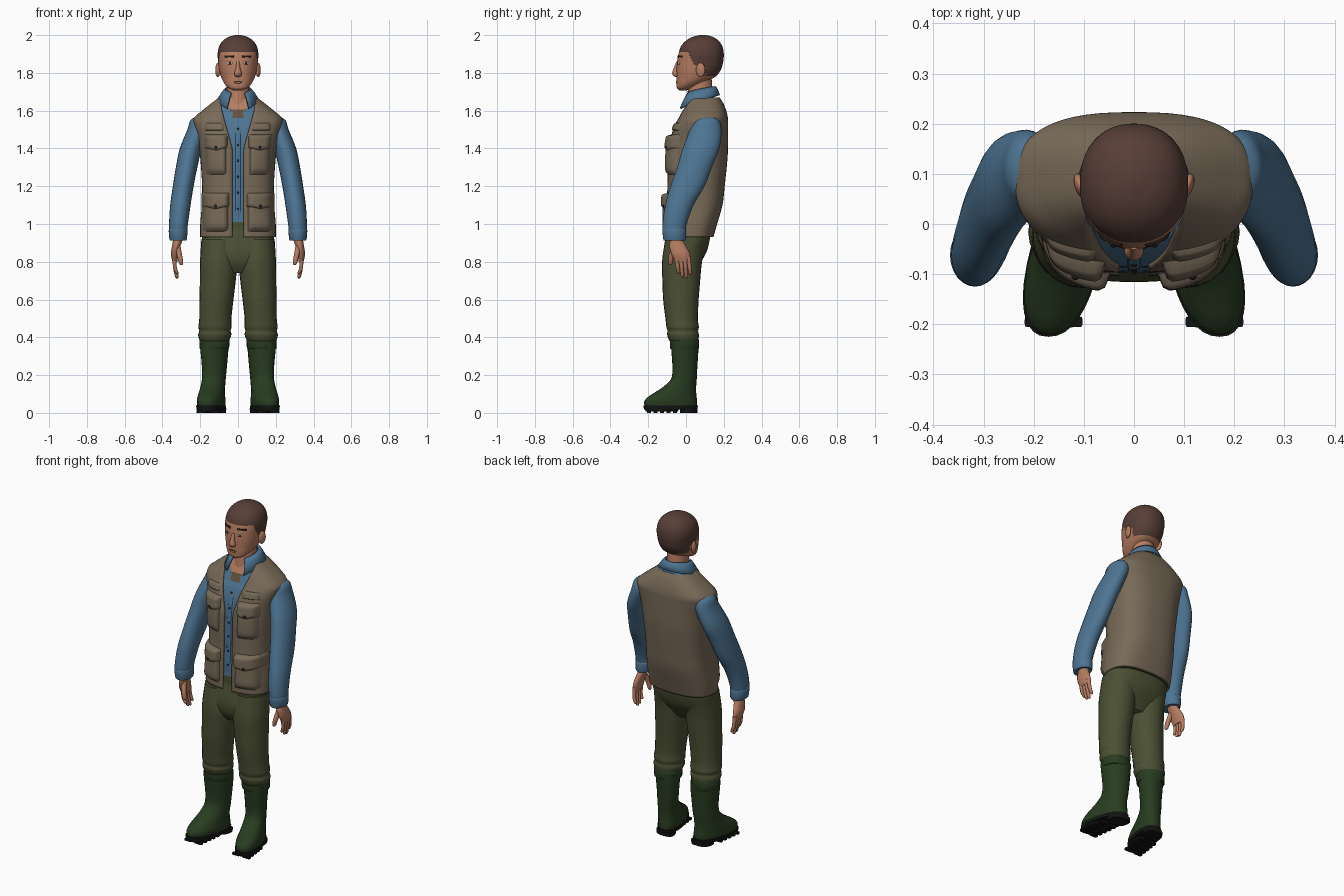
import bpy, bmesh, math
from mathutils import Matrix, Vector

if "Cube" in bpy.data.objects:
    bpy.data.objects.remove(bpy.data.objects["Cube"])


def material(name, *rgb):
    m = bpy.data.materials.new(name)
    m.use_nodes = True
    m.diffuse_color = (*rgb, 1)
    b = m.node_tree.nodes["Principled BSDF"]
    b.inputs["Base Color"].default_value = (*rgb, 1)
    b.inputs["Roughness"].default_value = 0.9
    return m


VEST = material("khaki vest", .19, .145, .098)
SHIRT = material("blue shirt", .075, .175, .29)
PANTS = material("olive trousers", .07, .08, .034)
BOOT = material("green rubber", .021, .045, .015)
SOLE = material("black sole", .006, .007, .006)
SKIN = material("skin", .47, .205, .12)
HAIR = material("brown hair", .095, .048, .037)
DARK = material("dark detail", .02, .013, .011)
UNDER = material("brown undershirt", .13, .085, .045)
WHITE = material("eye white", .6, .52, .46)


def finish(name, bm, mats, rule=None, sharp=0.9):
    if rule:
        for f in bm.faces:
            f.material_index = rule(f.calc_center_median())
    me = bpy.data.meshes.new(name)
    bm.to_mesh(me)
    bm.free()
    for m in mats:
        me.materials.append(m)
    me.shade_smooth()
    me.set_sharp_from_angle(angle=sharp)
    ob = bpy.data.objects.new(name, me)
    bpy.context.collection.objects.link(ob)
    return ob


def smooth_rows(rings, k):
    """Catmull-Rom rows through rings of (z, cx, cy, rx, ry), listed upwards."""
    p = [Vector(r) for r in rings]
    p = [p[0]] + p + [p[-1]]
    rows = []
    for i in range(1, len(p) - 2):
        a, b, c, d = p[i - 1:i + 3]
        for j in range(k):
            t = j / k
            rows.append((2*b + (c - a)*t + (2*a - 5*b + 4*c - d)*t*t
                         + (3*b - a - 3*c + d)*t**3) / 2)
    return rows + [p[-1]]


def oval(row, a, n, shear=0):
    z, cx, cy, rx, ry = row
    s, c = math.sin(a), math.cos(a)
    dy = -math.copysign(abs(c)**(2/n), c) * ry
    return Vector((cx + math.copysign(abs(s)**(2/n), s)*rx + shear*dy, cy + dy, z))


def loft(name, rings, mats, side=1, n=2.0, seg=24, k=4, shear=0, gap=None, rule=None):
    """Stack of ovals; gap(z) leaves it open at the front by that half width."""
    bm = bmesh.new()
    grid = []
    for r in smooth_rows(rings, k):
        r[1] *= side
        if gap:
            a0 = math.asin(min(.98, (gap(r[0]) / r[3])**(n/2)))
            angles = [a0 + (2*math.pi - 2*a0)*j/seg for j in range(seg + 1)]
        else:
            angles = [2*math.pi*j/seg for j in range(seg)]
        grid.append([bm.verts.new(oval(r, a, n, shear*side)) for a in angles])
    w = len(grid[0])
    for lo, hi in zip(grid, grid[1:]):
        for j in range(w - 1 if gap else w):
            q = (j + 1) % w
            bm.faces.new((lo[j], lo[q], hi[q], hi[j]))
    if not gap:
        bm.faces.new(grid[0][::-1])
        bm.faces.new(grid[-1])
    return finish(name, bm, mats, rule)


def front_y(rows, n, x, z):
    """Depth of the front of a loft at x, z."""
    for a, b in zip(rows, rows[1:]):
        if a[0] <= z <= b[0]:
            r = a.lerp(b, (z - a[0]) / max(b[0] - a[0], 1e-6))
            u = min(.99, abs(x - r[1]) / r[3])
            return r[2] - r[4]*(1 - u**n)**(1/n)
    return 0


def patch(name, rows, n, x0, x1, z0, z1, depth, mat, point=0):
    """Puffed panel lying on the front of a loft; point lowers its middle."""
    bm = bmesh.new()
    N = 12
    g = []
    for i in range(N + 1):
        u = 2*i/N - 1
        col = []
        for j in range(N + 1):
            v = 2*j/N - 1
            x, z = x0 + (x1 - x0)*i/N, z0 + (z1 - z0)*j/N
            y = front_y(rows, n, x, z) + .002 - (depth + .002)*(1 - u**8)*(1 - v**8)
            col.append(bm.verts.new((x, y, z - point*(1 - abs(u))*(1 - j/N))))
        g.append(col)
    for i in range(N):
        for j in range(N):
            bm.faces.new((g[i][j], g[i+1][j], g[i+1][j+1], g[i][j+1]))
    return finish(name, bm, [mat])


def ball(name, loc, size, mat, tilt=0):
    bm = bmesh.new()
    m = Matrix.Translation(loc) @ Matrix.Rotation(tilt, 4, 'Z') @ Matrix.Diagonal((*size, 1))
    bmesh.ops.create_uvsphere(bm, u_segments=16, v_segments=10, radius=1, matrix=m)
    return finish(name, bm, [mat])


# Torso: open vest over a shirt
TORSO = [(.93, 0, .02, .2, .125), (1, 0, .03, .2, .135), (1.1, 0, .045, .192, .148),
         (1.2, 0, .053, .19, .152), (1.35, 0, .062, .2, .158), (1.45, 0, .07, .213, .153),
         (1.52, 0, .08, .232, .143), (1.56, 0, .09, .234, .132), (1.6, 0, .095, .19, .118),
         (1.64, 0, .097, .14, .1), (1.67, 0, .095, .1, .083)]
TN = 2.6
torso_rows = smooth_rows(TORSO, 5)
inner = [(z, x, y, rx*.93, ry*.93) for z, x, y, rx, ry in TORSO]
inner_rows = smooth_rows(inner, 5)


def vest_gap(z):
    return .03 + .06 * min(1, max(0, (z - 1.4) / .22))


def shirt_rule(c):
    if c.z < 1.01:
        return 1
    if c.y < .08 and abs(c.x) < (c.z - 1.53)*.55:
        return 3 if c.z > 1.605 else 2
    return 0


vest = loft("vest", TORSO, [VEST], n=TN, seg=56, k=5, gap=vest_gap)
shell = vest.modifiers.new("thickness", 'SOLIDIFY')
shell.thickness = .012
loft("shirt", inner, [SHIRT, PANTS, UNDER, SKIN], n=TN, seg=80, k=8, rule=shirt_rule)
patch("shirt_placket", inner_rows, TN, -.014, .014, 1.02, 1.53, .004, SHIRT)
for i in range(6):
    z = 1.08 + i*.085
    ball("shirt_button", (0, front_y(inner_rows, TN, 0, z) - .005, z), (.006, .003, .006), DARK)

# Collar folded over the vest
bm = bmesh.new()
S = 32
a0 = math.radians(33)
cols = []
for i in range(S + 1):
    a = a0 + (2*math.pi - 2*a0)*i/S
    s, c = math.sin(a), math.cos(a)
    t = (1 - c)/2
    low = (.112*s, .08 - c*(.135 if c > 0 else .1), 1.575 + .108*t**.4)
    mid = (.086*s, .078 - c*(.1 if c > 0 else .09), 1.655 + .06*t**.5)
    top = (.07*s, .076 - .08*c, 1.685 + .045*t**.5)
    cols.append([bm.verts.new(p) for p in (low, mid, top)])
for l, r in zip(cols, cols[1:]):
    for j in (0, 1):
        bm.faces.new((l[j], r[j], r[j+1], l[j+1]))
collar = finish("shirt_collar", bm, [SHIRT])
collar.modifiers.new("thickness", 'SOLIDIFY').thickness = .012

# Vest pockets with pointed flaps
for s in (1, -1):
    for name, xa, xb, za, zb, d in (("chest_pocket", .062, .172, 1.26, 1.46, .022),
                                    ("hip_pocket", .052, .186, .96, 1.15, .026)):
        x0, x1 = sorted((s*xa, s*xb))
        patch(name, torso_rows, TN, x0, x1, za, zb, d, VEST)
        patch(name + "_flap", torso_rows, TN, x0 - .006, x1 + .006, zb - .06, zb + .015,
              d + .01, VEST, .018)
        xm, zm = (x0 + x1)/2, zb - .055
        ball(name + "_button", (xm, front_y(torso_rows, TN, xm, zm) - d - .008, zm),
             (.008, .006, .008), DARK)
    x0, x1 = sorted((s*.075, s*.175))
    patch("slot_pocket", torso_rows, TN, x0, x1, 1.495, 1.535, .012, VEST)

# Neck and head
loft("neck", [(1.56, 0, .075, .08, .07), (1.62, 0, .072, .066, .072),
              (1.7, 0, .075, .06, .066), (1.78, 0, .075, .06, .06)], [SKIN])
HEAD = [(1.708, 0, -.015, .025, .02), (1.72, 0, -.006, .05, .042), (1.745, 0, .02, .073, .07),
        (1.78, 0, .053, .09, .103), (1.82, 0, .068, .1, .118), (1.86, 0, .075, .105, .122),
        (1.9, 0, .08, .108, .12), (1.94, 0, .083, .1, .11), (1.97, 0, .086, .08, .087),
        (1.99, 0, .088, .05, .055), (2, 0, .088, .015, .017)]
HN = 2.2
head_rows = smooth_rows(HEAD, 8)


def hair_rule(c):
    if c.y < .01:
        line = 1.91
    elif c.y < .045:
        line = 1.91 - 2*(c.y - .01)
    else:
        line = 1.84 if c.y < .1 else 1.785
    return 1 if c.z > line else 0


loft("head", HEAD, [SKIN, HAIR], n=HN, seg=72, k=8, rule=hair_rule)
loft("nose", [(1.778, 0, -.045, .008, .008), (1.785, 0, -.051, .018, .016),
              (1.8, 0, -.053, .019, .02), (1.825, 0, -.05, .012, .015),
              (1.86, 0, -.042, .009, .009)], [SKIN], seg=16)
patch("mouth", head_rows, HN, -.027, .027, 1.754, 1.758, .003, DARK)
ball("lower_lip", (0, -.047, 1.749), (.019, .007, .006), SKIN)
for s in (1, -1):
    y = front_y(head_rows, HN, .043, 1.852)
    ball("eye", (s*.043, y + .001, 1.852), (.016, .005, .008), WHITE, s*.35)
    ball("iris", (s*.042, y - .003, 1.852), (.007, .004, .007), DARK, s*.35)
    x0, x1 = sorted((s*.02, s*.074))
    patch("eyebrow", head_rows, HN, x0, x1, 1.88, 1.893, .006, DARK, -.004)
    ball("ear", (s*.107, .077, 1.815), (.012, .025, .038), SKIN, -s*.3)

# Trousers seat
loft("trouser_seat", [(.74, 0, -.02, .1, .06), (.79, 0, -.018, .165, .09),
                      (.85, 0, -.004, .19, .112), (.92, 0, .01, .192, .116),
                      (.97, 0, .015, .18, .112)], [PANTS], n=2.4, seg=40)

for s, side in ((1, "left"), (-1, "right")):
    # Sleeve and cuff
    loft(side + "_sleeve", [
        (.92, .317, -.06, .04, .054), (.95, .317, -.062, .046, .059), (1, .315, -.06, .05, .064),
        (1.1, .305, -.035, .054, .075), (1.2, .29, .008, .055, .09), (1.3, .272, .045, .057, .092),
        (1.4, .25, .08, .058, .097), (1.5, .214, .105, .054, .083), (1.55, .21, .11, .042, .062),
        (1.568, .205, .11, .015, .03)], [SHIRT], s)
    loft(side + "_cuff", [(.912, .317, -.06, .041, .056), (.918, .317, -.06, .046, .06),
                          (.965, .317, -.062, .05, .063), (.975, .317, -.062, .046, .059)],
         [SHIRT], s, k=2)
    # Hand
    loft(side + "_palm", [(.8, .334, -.018, .013, .04), (.84, .335, -.028, .02, .049),
                          (.88, .328, -.043, .022, .045), (.91, .32, -.05, .025, .035),
                          (.94, .318, -.055, .026, .032)], [SKIN], s)
    for k, tip in enumerate((.735, .716, .712, .73)):
        y = -.05 + .021*k
        loft(side + "_finger", [(tip, .322, y + .01, .003, .003), (tip + .008, .324, y + .01, .009, .009),
                                (.77, .334, y + .006, .0105, .0105), (.825, .336, y, .012, .012)],
             [SKIN], s, seg=10, k=3)
    loft(side + "_thumb", [(.782, .3, -.082, .004, .004), (.792, .301, -.082, .011, .011),
                           (.83, .309, -.078, .014, .014), (.885, .32, -.06, .015, .016)],
         [SKIN], s, seg=12, k=3)
    # Trouser leg, bunched above the boot
    loft(side + "_trouser_leg", [
        (.375, .125, -.013, .072, .07), (.39, .125, -.013, .081, .079), (.415, .123, -.016, .088, .084),
        (.435, .122, -.017, .083, .081), (.455, .122, -.018, .088, .086), (.5, .12, -.023, .085, .086),
        (.6, .114, -.027, .09, .094), (.7, .107, -.025, .095, .1), (.8, .102, -.021, .099, .106),
        (.92, .1, 0, .094, .11)], [PANTS], s)
    # Boot with a thick top band
    loft(side + "_boot", [
        (.03, .142, -.08, .066, .138), (.06, .142, -.081, .07, .14), (.085, .141, -.072, .068, .128),
        (.11, .138, -.054, .065, .108), (.14, .133, -.032, .062, .086), (.18, .128, -.011, .061, .068),
        (.24, .125, -.006, .064, .066), (.32, .125, -.006, .071, .071), (.37, .125, -.008, .074, .073)],
        [BOOT], s, n=2.2, shear=-.2)
    loft(side + "_boot_band", [(.338, .125, -.008, .072, .07), (.343, .125, -.008, .078, .076),
                               (.388, .125, -.009, .08, .077), (.395, .125, -.009, .074, .072)],
         [BOOT], s, k=2)
    # Sole, heel block and tread lugs
    loft(side + "_welt", [(.018, .142, -.081, .07, .142), (.038, .142, -.081, .072, .144)],
         [SOLE], s, n=2.3, shear=-.2, k=1, seg=32)
    loft(side + "_heel", [(0, .122, .014, .056, .046), (.022, .122, .014, .058, .047)],
         [SOLE], s, n=2.8, shear=-.2, k=1)
    loft(side + "_forefoot", [(.008, .152, -.128, .06, .086), (.022, .152, -.128, .064, .09)],
         [SOLE], s, n=2.4, shear=-.2, k=1)
    for i in range(5):
        y = -.195 + i*.034
        for dx in (-.034, .034):
            loft(side + "_tread", [(0, .137 - .2*y*.6 + dx, y, .024, .011),
                                   (.012, .137 - .2*y*.6 + dx, y, .024, .011)],
                 [SOLE], s, n=6, seg=12, k=1)
